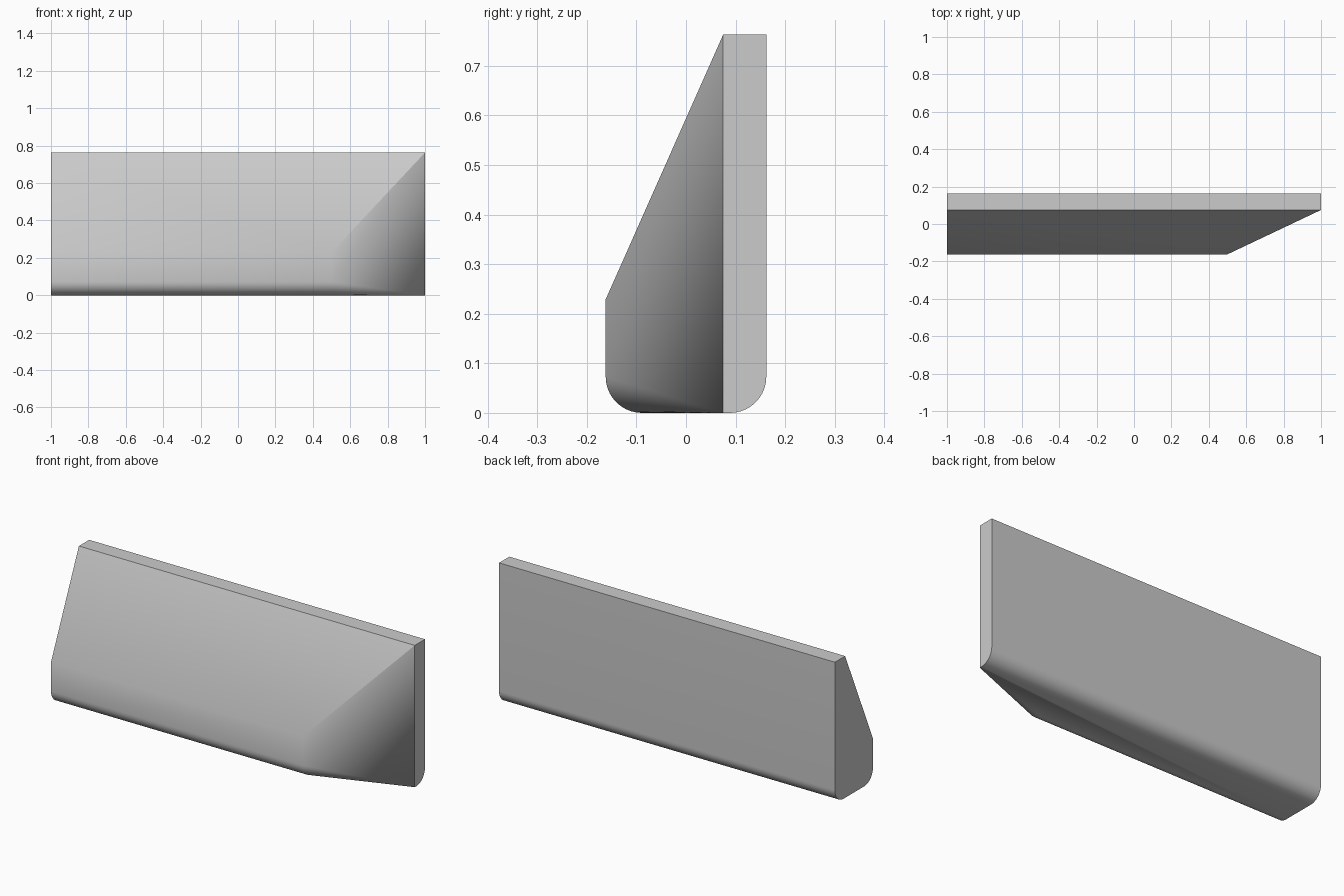
import bpy, bmesh, math

old = bpy.data.objects.get("Cube")
if old:
    bpy.data.objects.remove(old, do_unlink=True)

FRONT, STEP, BACK = -0.162, 0.075, 0.162
TOP, LIP, RADIUS, SEGMENTS = 0.763, 0.229, 0.073, 10


def arc(cy, start):
    """Quarter round at the bottom, as (y, z) points."""
    angles = [start + math.pi / 2 * i / SEGMENTS for i in range(SEGMENTS + 1)]
    return [(cy + RADIUS * math.cos(a), RADIUS + RADIUS * math.sin(a)) for a in angles]


# Cross-section pieces: sloped rounded front, and upright rounded back
front = [(FRONT, LIP)] + arc(FRONT + RADIUS, math.pi)
back = arc(BACK - RADIUS, 1.5 * math.pi) + [(BACK, TOP), (STEP, TOP)]

# Full section at the flat end, tapering to the thin back at the other end
stations = [(-1, front + back), (0.5, front), (1, back + [(STEP, 0)])]

bm = bmesh.new()
for x, section in stations:
    for y, z in section:
        bm.verts.new((x, y, z))
bmesh.ops.convex_hull(bm, input=bm.verts)
bmesh.ops.dissolve_limit(bm, angle_limit=math.radians(0.5), verts=bm.verts, edges=bm.edges)
bmesh.ops.recalc_face_normals(bm, faces=bm.faces)
mesh = bpy.data.meshes.new("wedge_panel")
bm.to_mesh(mesh)
bm.free()

# Plain grey finish
grey = bpy.data.materials.new("light_grey")
grey.use_nodes = True
colour = (0.6, 0.6, 0.6, 1)
grey.diffuse_color = colour
grey.node_tree.nodes["Principled BSDF"].inputs["Base Color"].default_value = colour
mesh.materials.append(grey)

panel = bpy.data.objects.new("wedge_panel", mesh)
bpy.context.collection.objects.link(panel)
bpy.context.view_layer.objects.active = panel
panel.select_set(True)
bpy.ops.object.shade_smooth_by_angle(angle=math.radians(30))
